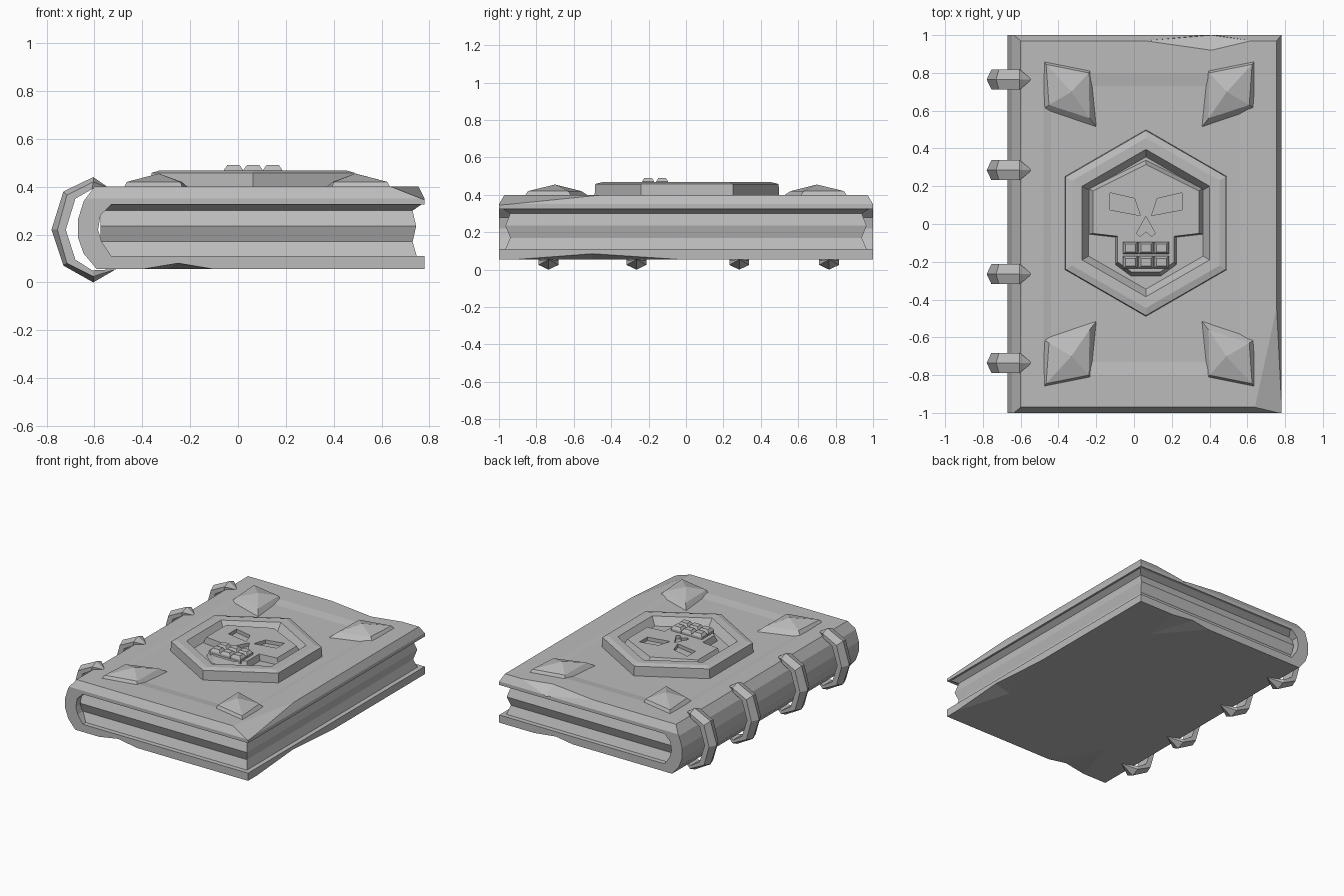
import bpy, bmesh, math
from mathutils import Vector

if "Cube" in bpy.data.objects:
    bpy.data.objects.remove(bpy.data.objects["Cube"])

grey = bpy.data.materials.new("stone grey")
grey.diffuse_color = (0.5, 0.5, 0.5, 1)
grey.use_nodes = True
grey.node_tree.nodes["Principled BSDF"].inputs["Base Color"].default_value = grey.diffuse_color


def finish(name, bm, helper=False):
    bmesh.ops.recalc_face_normals(bm, faces=bm.faces)
    me = bpy.data.meshes.new(name)
    bm.to_mesh(me)
    bm.free()
    me.materials.append(grey)
    ob = bpy.data.objects.new(name, me)
    bpy.context.collection.objects.link(ob)
    if helper:
        ob.hide_render = True
        ob.display_type = 'WIRE'
    return ob


def loft(loops, bm=None):
    """Join equal-length point loops and cap both ends."""
    bm = bm or bmesh.new()
    rows = [[bm.verts.new(p) for p in lp] for lp in loops]
    n = len(rows[0])
    for a, b in zip(rows, rows[1:]):
        for i in range(n):
            bm.faces.new((a[i], a[(i + 1) % n], b[(i + 1) % n], b[i]))
    bm.faces.new(rows[0])
    bm.faces.new(rows[-1])
    return bm


def rect(x0, x1, y0, y1, z):
    return [(x0, y0, z), (x1, y0, z), (x1, y1, z), (x0, y1, z)]


def carve(ob, cutter):
    m = ob.modifiers.new(cutter.name, 'BOOLEAN')
    m.operation = 'DIFFERENCE'
    m.solver = 'EXACT'
    m.object = cutter


# Cover: C-shaped profile run along y, with chamfered top edges
profile = [(.78, .055), (-.59, .055), (-.645, .12), (-.67, .19), (-.67, .26),
           (-.645, .34), (-.6, .40), (.755, .40), (.78, .35), (.78, .325),
           (-.53, .325), (-.575, .28), (-.585, .22), (-.57, .17), (-.53, .11), (.78, .11)]
bm = loft([[(x, y, z) for x, z in profile] for y in (-1, 1)])


def slice_off(point, normal):
    res = bmesh.ops.bisect_plane(bm, geom=bm.verts[:] + bm.edges[:] + bm.faces[:],
                                 plane_co=point, plane_no=normal, clear_outer=True)
    edges = [g for g in res['geom_cut'] if isinstance(g, bmesh.types.BMEdge)]
    bmesh.ops.holes_fill(bm, edges=edges)


for s in (-1, 1):
    slice_off((0, .97 * s, .40), (0, .05 * s, .03))
# worn front right corner
a, b, c = Vector((.76, -.42, .40)), Vector((.64, -.97, .40)), Vector((.78, -1, .345))
n = (b - a).cross(c - a)
slice_off(a, n if n.z > 0 else -n)
cover = finish("cover", bm)

# Shallow sunken panel on the front cover
carve(cover, finish("panel_cutter", loft([rect(-.44, .56, -.73, .73, .39),
                                          rect(-.52, .64, -.87, .87, .41)]), True))

# Chips along the cover edges: two edge ends, two inner points, one point outside
chips = [
    [(-.4, -1, .055), (-.1, -1, .055), (-.25, -1, .08), (-.3, -.65, .055), (-.25, -1.05, .03)],
    [(.78, -.9, .055), (.78, -.04, .055), (.78, -.5, .085), (.66, -.5, .055), (.82, -.5, .03)],
    [(.2, 1, .055), (.5, 1, .055), (.33, 1, .075), (.45, .7, .055), (.35, 1.05, .03)],
    [(.06, .97, .40), (.62, .97, .40), (.41, .92, .40), (.41, 1, .34), (.41, 1.03, .42)],
]
for i, pts in enumerate(chips):
    bm = bmesh.new()
    vs = [bm.verts.new(p) for p in pts]
    bmesh.ops.convex_hull(bm, input=vs)
    carve(cover, finish(f"chip_cutter_{i}", bm, True))

# Page block with ridged edges
layers = [(.10, .75, .97), (.17, .73, .94), (.235, .745, .965), (.30, .73, .94), (.328, .77, .985)]
finish("pages", loft([rect(-.575, x, -y, y, z) for z, x, y in layers]))

# Pyramid corner studs, mirrored to four corners
CX = .08
base = [(.56, .865), (.31, .815), (.28, .515), (.56, .61)]
shoulder = [(.545, .845), (.32, .80), (.315, .56), (.53, .63)]
peak = (.41, .70)
for sx in (-1, 1):
    for sy in (-1, 1):
        def at(pts, z):
            return [(CX + sx * x, sy * y, z) for x, y in pts]
        tip = [(peak[0] + (x - peak[0]) * .01, peak[1] + (y - peak[1]) * .01) for x, y in shoulder]
        stud = loft([at(base, .38), at(base, .39), at(shoulder, .42), at(tip, .455)])
        bmesh.ops.remove_doubles(stud, verts=stud.verts, dist=.006)
        finish("corner_stud", stud)

# Hexagonal medallion with a sunken floor
MX, MY = .063, .005


def hexagon(r, z):
    return [(MX + r * math.sin(k * math.pi / 3), MY + r * math.cos(k * math.pi / 3), z)
            for k in range(6)]


finish("medallion", loft([hexagon(r, z) for r, z in
                          [(.495, .375), (.49, .458), (.45, .468), (.39, .466), (.35, .41)]]))


def plate(pts, z, k=1):
    return [(MX + x * k, MY + y * k, z) for x, y in pts]


def mirrored(half):
    """Complete a half outline that runs down the right-hand side."""
    return half + [(-x, y) for x, y in reversed(half) if x]


# Skull plate, with eyes and nose cut in
skull_pts = mirrored([(0, .31), (.28, .17), (.28, -.055), (.15, -.07), (.15, -.205), (.075, -.26)])
skull = finish("skull", loft([plate(skull_pts, .40, 1.09), plate(skull_pts, .455)]))
eye = [(.19, .16), (.06, .13), (.03, .04), (.19, .07)]
nose = mirrored([(0, .035), (.05, -.055), (.03, -.07), (0, -.045)])
nose = nose[:4] + nose[4:]
holes = [("eye_right", eye), ("eye_left", [(-x, y) for x, y in eye]), ("nose", nose)]
for name, pts in holes:
    carve(skull, finish(name + "_cutter", loft([plate(pts, .43), plate(pts, .48)]), True))

# Two rows of three teeth
bm = bmesh.new()
for i in (-1, 0, 1):
    for y0, y1 in ((-.165, -.10), (-.24, -.175)):
        x = MX + i * .082
        y0, y1 = y0 + MY, y1 + MY
        loft([rect(x - .04, x + .04, y0, y1, .44), rect(x - .04, x + .04, y0, y1, .47),
              rect(x - .026, x + .026, y0 + .012, y1 - .012, .49)], bm)
finish("teeth", bm)

# Spine bands: ridged arcs with pointed ends
ridge = [(-.605, .44), (-.73, .38), (-.78, .22), (-.73, .07), (-.605, 0)]
side = [(-.605, .42), (-.715, .365), (-.755, .22), (-.715, .08), (-.605, .025)]
inner = [(-.61, .39), (-.68, .35), (-.72, .22), (-.68, .095), (-.61, .05)]
W = .053
for y in (.765, .285, -.265, -.735):
    loops = [[(r[0], y, r[1]), (s[0], y + W, s[1]), (q[0], y + W, q[1]),
              (q[0], y - W, q[1]), (s[0], y - W, s[1])]
             for r, s, q in zip(ridge, side, inner)]
    bm = loft(loops)
    caps = [f for f in bm.faces if len(f.verts) == 5]
    for f in caps:
        top = f.calc_center_median().z > .2
        bmesh.ops.poke(bm, faces=[f])
        v = max(bm.verts, key=lambda q: q.index == -1)
        bm.verts.ensure_lookup_table()
        bm.verts[-1].co = (-.54, y, .395) if top else (-.51, y, .055)
    finish("spine_band", bm)
